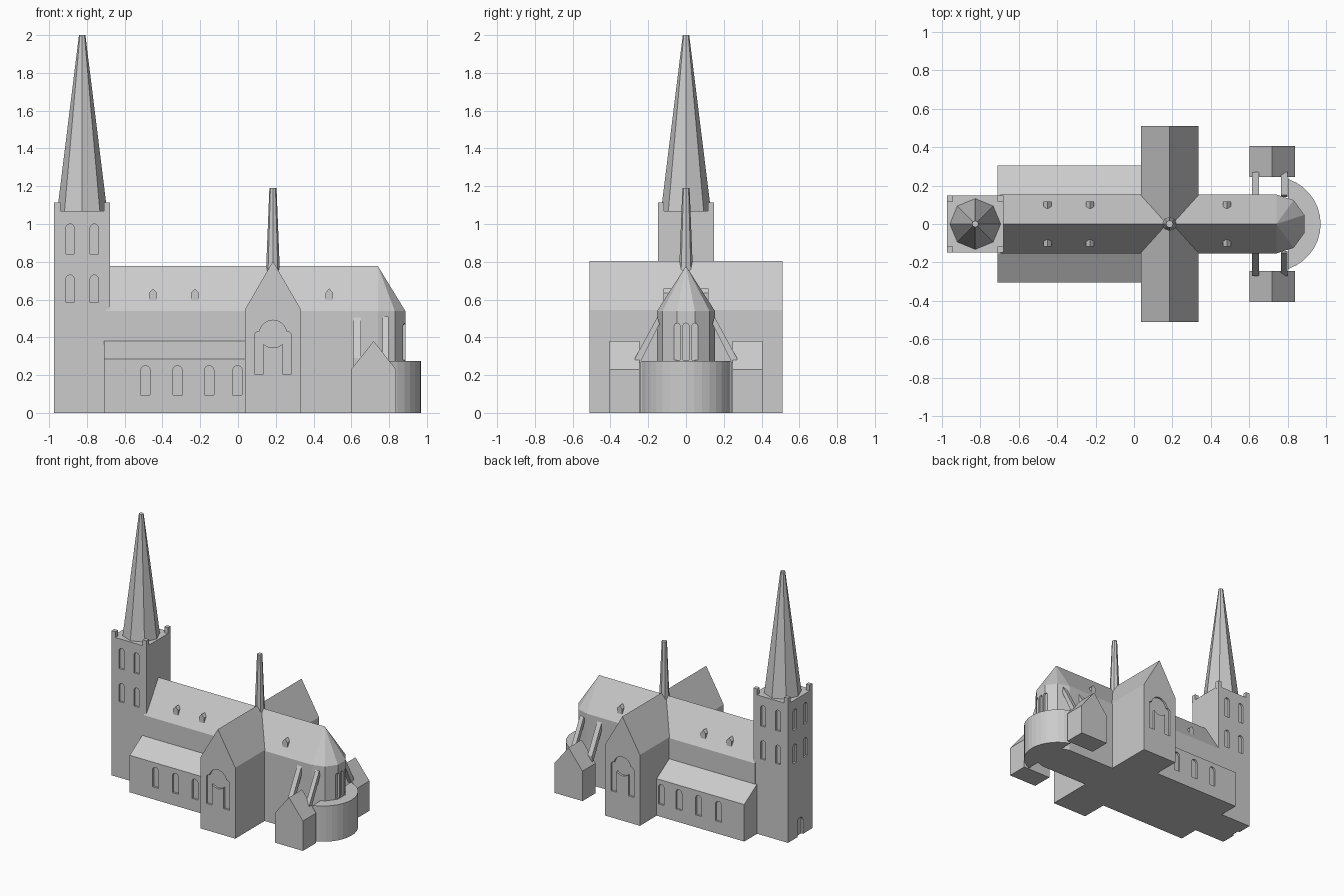
import bpy, bmesh, math
from mathutils import Vector

if "Cube" in bpy.data.objects:
    bpy.data.objects.remove(bpy.data.objects["Cube"])

stone = bpy.data.materials.new("grey stone")
stone.diffuse_color = (0.6, 0.6, 0.6, 1)
stone.use_nodes = True
stone.node_tree.nodes["Principled BSDF"].inputs["Base Color"].default_value = stone.diffuse_color


def finish(name, bm):
    bmesh.ops.recalc_face_normals(bm, faces=bm.faces)
    me = bpy.data.meshes.new(name)
    bm.to_mesh(me)
    bm.free()
    ob = bpy.data.objects.new(name, me)
    me.materials.append(stone)
    bpy.context.collection.objects.link(ob)
    return ob


def prism(name, pts, axis, lo, hi):
    """Extrude a 2D outline along an axis: x -> (y,z), y -> (x,z), z -> (x,y)."""
    def place(a, b, t):
        return {'x': (t, a, b), 'y': (a, t, b), 'z': (a, b, t)}[axis]
    bm = bmesh.new()
    low = [bm.verts.new(place(a, b, lo)) for a, b in pts]
    high = [bm.verts.new(place(a, b, hi)) for a, b in pts]
    bm.faces.new(low)
    bm.faces.new(high)
    n = len(pts)
    for i in range(n):
        j = (i + 1) % n
        bm.faces.new((low[i], low[j], high[j], high[i]))
    return finish(name, bm)


def cone(name, x, sides, r1, r2, z1, z2):
    bm = bmesh.new()
    bmesh.ops.create_cone(bm, cap_ends=True, segments=sides, radius1=r1, radius2=r2, depth=z2 - z1)
    bmesh.ops.translate(bm, verts=bm.verts, vec=(x, 0, (z1 + z2) / 2))
    return finish(name, bm)


def box(x1, x2, z1, z2):
    return [(x1, z1), (x2, z1), (x2, z2), (x1, z2)]


def gable(c, w, eave, ridge, base=0):
    return [(c - w, base), (c + w, base), (c + w, eave), (c, ridge), (c - w, eave)]


def arch(c, w, z1, z2):
    """Round-headed opening of half width w."""
    return [(c - w, z1), (c + w, z1)] + [
        (c + w * math.cos(math.pi * i / 8), z2 - w + w * math.sin(math.pi * i / 8)) for i in range(9)]


def cut(ob, pts, axis, lo, hi):
    cutter = prism("opening_cutter", pts, axis, lo, hi)
    mod = ob.modifiers.new("opening", 'BOOLEAN')
    mod.operation = 'DIFFERENCE'
    mod.solver = 'EXACT'
    mod.object = cutter
    bpy.context.view_layer.objects.active = ob
    bpy.ops.object.modifier_apply(modifier=mod.name)
    bpy.data.objects.remove(cutter)


def span(s, a, b):
    return sorted((s * a, s * b))


# Tower with windows on three sides and a west door
TX = -0.825
tower = prism("tower", box(-0.973, -0.678, -0.148, 0.148), 'z', 0, 1.07)
for z1, z2 in ((0.585, 0.73), (0.84, 1.0)):
    for d in (-0.064, 0.064):
        for s in (-1, 1):
            cut(tower, arch(TX + d, 0.022, z1, z2), 'y', *span(s, 0.133, 0.2))
        cut(tower, arch(d, 0.022, z1, z2), 'x', -1.1, -0.958)
cut(tower, arch(0, 0.035, -0.05, 0.14), 'x', -1.1, -0.958)
for sx in (-1, 1):
    for sy in (-1, 1):
        cx, cy = TX + sx * 0.132, sy * 0.132
        prism("tower_pinnacle", box(cx - 0.016, cx + 0.016, cy - 0.016, cy + 0.016), 'z', 1.06, 1.115)
cone("tower_spire", TX, 8, 0.132, 0.017, 1.07, 2.0)

# Nave and choir under one ridge
prism("nave", gable(0, 0.153, 0.54, 0.778), 'x', -0.695, 0.74)

# Polygonal apse with a half-pyramid roof
AX, AR = 0.74, 0.153
ring = [(AX + AR * math.cos(math.radians(a)), AR * math.sin(math.radians(a)))
        for a in (-90, -54, -18, 18, 54, 90)]
apse = prism("apse_wall", ring, 'z', 0, 0.54)
for y in (-0.047, 0, 0.047):
    cut(apse, arch(y, 0.016, 0.28, 0.475), 'x', 0.872, 1.0)
bm = bmesh.new()
base = [bm.verts.new((x, y, 0.54)) for x, y in ring]
tip = bm.verts.new((AX, 0, 0.778))
bm.faces.new(base)
for i in range(6):
    bm.faces.new((base[i], base[(i + 1) % 6], tip))
finish("apse_roof", bm)

# Transept with a portal window at each end
CX = 0.185
transept = prism("transept", gable(CX, 0.149, 0.546, 0.803), 'y', -0.51, 0.51)
rose = [(CX + 0.073 * math.cos(math.pi * i / 10), 0.418 + 0.073 * math.sin(math.pi * i / 10))
        for i in range(20)]
for s in (-1, 1):
    lo, hi = span(s, 0.495, 0.6)
    for d in (-0.074, 0.074):
        cut(transept, arch(CX + d, 0.024, 0.205, 0.432), 'y', lo, hi)
    cut(transept, rose, 'y', lo, hi)
cone("crossing_spire", CX, 8, 0.037, 0.019, 0.74, 1.19)

# Ambulatory around the apse
amb = [(0.72 + 0.25 * math.cos(math.radians(a)), 0.247 * math.sin(math.radians(a)))
       for a in range(-70, 71, 10)]
prism("ambulatory", [(0.80, -0.24)] + amb + [(0.80, 0.24)], 'z', 0, 0.275)

for s in (-1, 1):
    # Side aisles with lean-to roofs
    aisle = prism("aisle", [(s * 0.14, 0), (s * 0.305, 0), (s * 0.305, 0.285),
                            (s * 0.153, 0.38), (s * 0.14, 0.38)], 'x', -0.71, 0.06)
    for x in (-0.49, -0.32, -0.153, -0.003):
        cut(aisle, arch(x, 0.025, 0.095, 0.25), 'y', *span(s, 0.29, 0.4))
    # Gabled side chapels
    prism("side_chapel", gable(0.718, 0.119, 0.23, 0.38), 'y', *span(s, 0.245, 0.405))
    # Flying buttresses from chapel to choir
    for x1, x2 in ((0.612, 0.65), (0.765, 0.798)):
        prism("flying_buttress", [(s * 0.27, 0.23), (s * 0.27, 0.29), (s * 0.15, 0.51),
                                  (s * 0.14, 0.47), (s * 0.24, 0.27)], 'x', x1, x2)
    # Roof dormers
    for x in (-0.45, -0.228, 0.483):
        prism("dormer", gable(x, 0.021, 0.635, 0.658, 0.59), 'y', *span(s, 0.08, 0.118))
